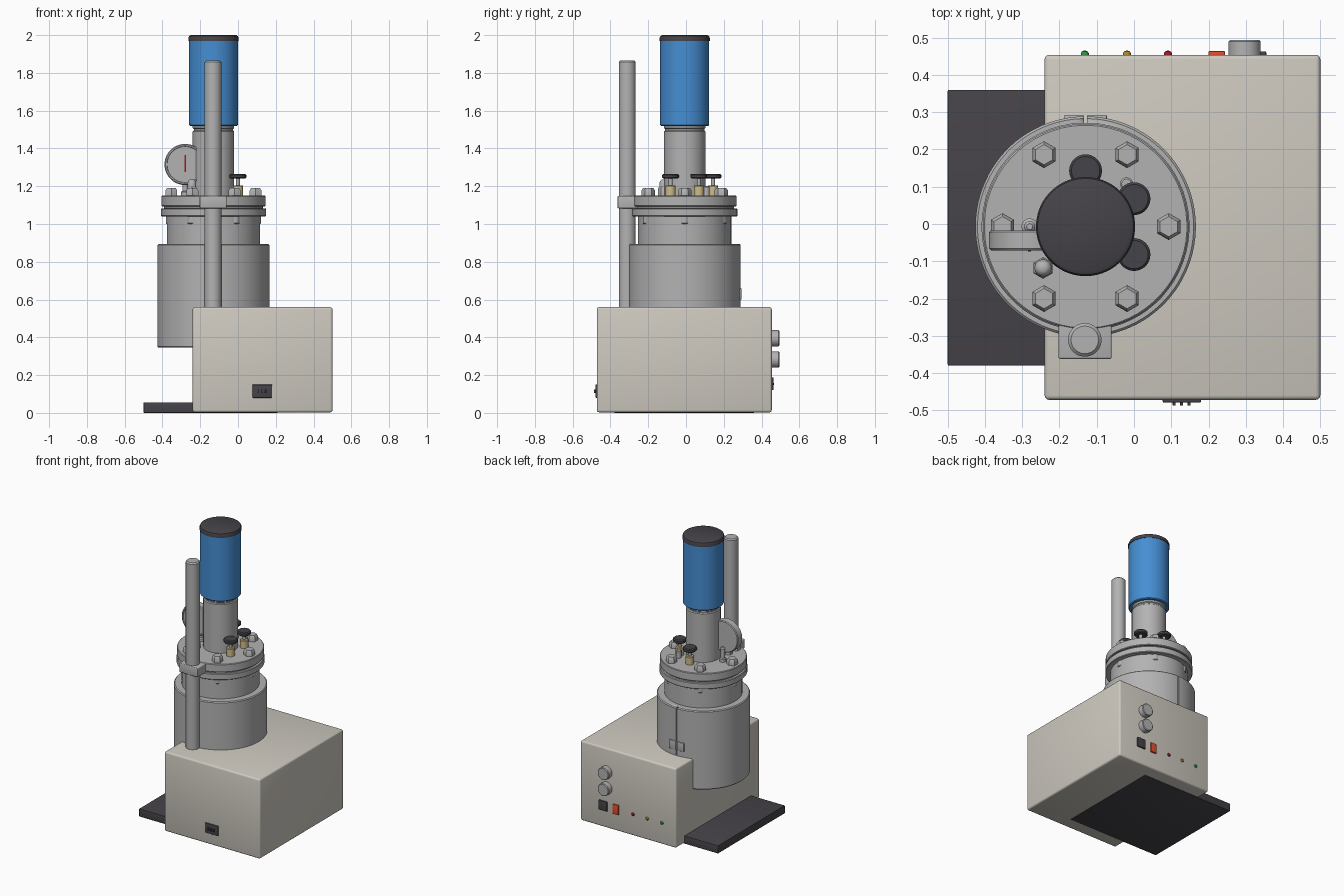
import bpy, bmesh
from math import sin, cos, pi, radians

if "Cube" in bpy.data.objects:
    bpy.data.objects.remove(bpy.data.objects["Cube"])

CX, CY = -0.13, -0.007          # axis of the vessel


def mat(name, col):
    m = bpy.data.materials.new(name)
    m.diffuse_color = (*col, 1)
    m.use_nodes = True
    m.node_tree.nodes["Principled BSDF"].inputs["Base Color"].default_value = m.diffuse_color
    return m


CREAM = mat("cream", (0.62, 0.59, 0.53))
DARK = mat("dark", (0.06, 0.056, 0.065))
BLUE = mat("blue", (0.06, 0.27, 0.65))
BRASS = mat("brass", (0.62, 0.5, 0.25))
RED = mat("red", (0.75, 0.08, 0.03))
LED_RED = mat("led_red", (0.35, 0.01, 0.02))
LED_AMBER = mat("led_amber", (0.4, 0.25, 0.02))
LED_GREEN = mat("led_green", (0.02, 0.3, 0.05))
METAL = mat("metal", (0.45, 0.45, 0.45))


def finish(name, bm, m, loc=(0, 0, 0), rot=(0, 0, 0)):
    bmesh.ops.recalc_face_normals(bm, faces=bm.faces)
    me = bpy.data.meshes.new(name)
    bm.to_mesh(me)
    bm.free()
    ob = bpy.data.objects.new(name, me)
    bpy.context.collection.objects.link(ob)
    ob.location, ob.rotation_euler = loc, rot
    me.materials.append(m)
    bpy.ops.object.select_all(action='DESELECT')
    ob.select_set(True)
    bpy.context.view_layer.objects.active = ob
    bpy.ops.object.shade_smooth_by_angle(angle=radians(35))
    return ob


def lathe(name, profile, m=METAL, loc=(CX, CY, 0), rot=(0, 0, 0), n=64):
    """Solid of revolution from (radius, height) points, bottom to top."""
    bm = bmesh.new()
    rings = [[bm.verts.new((r * cos(2 * pi * (i + .5) / n), r * sin(2 * pi * (i + .5) / n), z))
              for i in range(n)] for r, z in profile]
    for a, b in zip(rings, rings[1:]):
        for i in range(n):
            j = (i + 1) % n
            bm.faces.new((a[i], a[j], b[j], b[i]))
    bm.faces.new(rings[0])
    bm.faces.new(rings[-1])
    return finish(name, bm, m, loc, rot)


def disc(name, r, z0, z1, m=METAL, loc=(CX, CY, 0), rot=(0, 0, 0), n=64, b=0.004):
    """Cylinder with chamfered rims."""
    return lathe(name, [(r - b, z0), (r, z0 + b), (r, z1 - b), (r - b, z1)], m, loc, rot, n)


def block(name, lo, hi, m=METAL, b=0.003):
    bm = bmesh.new()
    bmesh.ops.create_cube(bm, size=1)
    for v in bm.verts:
        v.co = [(l + h) / 2 + c * (h - l) for l, h, c in zip(lo, hi, v.co)]
    if b:
        bmesh.ops.bevel(bm, geom=bm.edges[:], offset=b, segments=3, profile=0.5, affect='EDGES')
    return finish(name, bm, m)


# base plate and control housing
block("base_plate", (-0.5, -0.38, 0), (0.21, 0.36, 0.055), DARK)
block("control_housing", (-0.24, -0.472, 0.003), (0.5, 0.454, 0.56), CREAM, 0.012)

# heating jacket with a split seam and two latches at the back
jacket = disc("heating_jacket", 0.296, 0.345, 0.895, n=96, b=0.006)
slit = block("seam_cutter", (CX - 0.004, 0.27, 0.3), (CX + 0.004, 0.4, 0.95), b=0)
slit.hide_render = True
slit.hide_set(True)
cut = jacket.modifiers.new("seam", 'BOOLEAN')
cut.object, cut.solver = slit, 'EXACT'
for s in (-1, 1):
    x = CX + s * 0.031
    block("jacket_latch", (x - 0.026, 0.26, 0.6), (x + 0.026, 0.293, 0.66))

# vessel, flanges and lid
disc("vessel", 0.247, 0.8, 1.05)
disc("lower_flange", 0.279, 1.04, 1.083)
disc("gasket", 0.262, 1.08, 1.096)
disc("lid", 0.276, 1.093, 1.15)
for i in range(6):
    a = i * pi / 3
    p = (CX + 0.223 * cos(a), CY + 0.223 * sin(a), 0)
    lathe("lid_bolt", [(0.036, 1.148), (0.036, 1.178), (0.027, 1.19)], loc=p, n=6)
    disc("flange_nut", 0.029, 1.0, 1.045, loc=p, n=24)

# support rod and clamp
disc("support_rod", 0.045, 0.54, 1.865, loc=(CX - 0.002, -0.311, 0), n=40, b=0.008)
block("rod_clamp", (-0.203, -0.362, 1.083), (-0.06, -0.2, 1.148), b=0.005)

# stirrer drive
lathe("drive_neck", [(0.11, 1.14), (0.11, 1.49), (0.104, 1.495), (0.104, 1.503),
                     (0.11, 1.508), (0.11, 1.53)])
disc("drive_motor", 0.13, 1.52, 1.975, BLUE, b=0.005)
lathe("motor_cap", [(0.133, 1.968), (0.133, 1.985), (0.129, 1.995), (0.12, 2.0)], DARK)

# three needle valves
for deg in (-30, 30, 90):
    a = radians(deg)
    p = (CX + 0.15 * cos(a), CY + 0.15 * sin(a), 0)
    disc("valve_body", 0.027, 1.145, 1.205, BRASS, p, n=24)
    disc("valve_stem", 0.011, 1.2, 1.245, loc=p, n=16, b=0.001)
    disc("valve_knob", 0.044, 1.24, 1.266, DARK, p, n=40, b=0.006)

# pressure gauge, axis along y
GX, GZ = -0.28, 1.315
lathe("gauge_body", [(0.104, -0.027), (0.109, -0.022), (0.109, 0.022), (0.104, 0.027), (0.097, 0.027),
                     (0.095, 0.024)], loc=(GX, -0.044, GZ), rot=(pi / 2, 0, 0))
block("gauge_needle", (GX - 0.004, -0.074, 1.275), (GX + 0.004, -0.066, 1.365), LED_RED, 0.001)
lathe("gauge_stem", [(0.022, 1.145), (0.022, 1.17), (0.015, 1.175), (0.015, 1.24), (0.008, 1.247)],
      loc=(GX, CY, 0), n=24)

# relief valve and sensor port on the lid
lathe("relief_valve_base", [(0.029, 1.145), (0.029, 1.19), (0.025, 1.195)],
      loc=(-0.244, -0.118, 0), n=6)
lathe("relief_valve_dome", [(0.023, 1.19), (0.023, 1.218), (0.018, 1.23), (0.009, 1.236)],
      loc=(-0.244, -0.118, 0), n=24)
disc("sensor_port", 0.017, 1.145, 1.2, loc=(-0.02, 0.108, 0), n=24)

# rear controls, axis along +y
BACK = (-pi / 2, 0, 0)
for z in (0.395, 0.283):
    disc("control_dial", 0.043, -0.005, 0.04, loc=(0.297, 0.454, z), rot=BACK, n=40)
block("power_switch", (0.29, 0.45, 0.12), (0.355, 0.463, 0.187), DARK)
block("stop_switch", (0.2, 0.45, 0.12), (0.244, 0.464, 0.187), RED)
for x, m in ((0.091, LED_RED), (-0.019, LED_AMBER), (-0.132, LED_GREEN)):
    lathe("indicator", [(0.011, -0.004), (0.011, 0.004), (0.008, 0.009), (0.003, 0.011)],
          m, (x, 0.454, 0.153), BACK, 20)

# power inlet on the front
block("power_inlet", (0.077, -0.479, 0.08), (0.18, -0.465, 0.15), DARK)
for x in (0.108, 0.128, 0.148):
    block("inlet_pin", (x - 0.004, -0.487, 0.105), (x + 0.004, -0.475, 0.125), DARK, 0.001)
